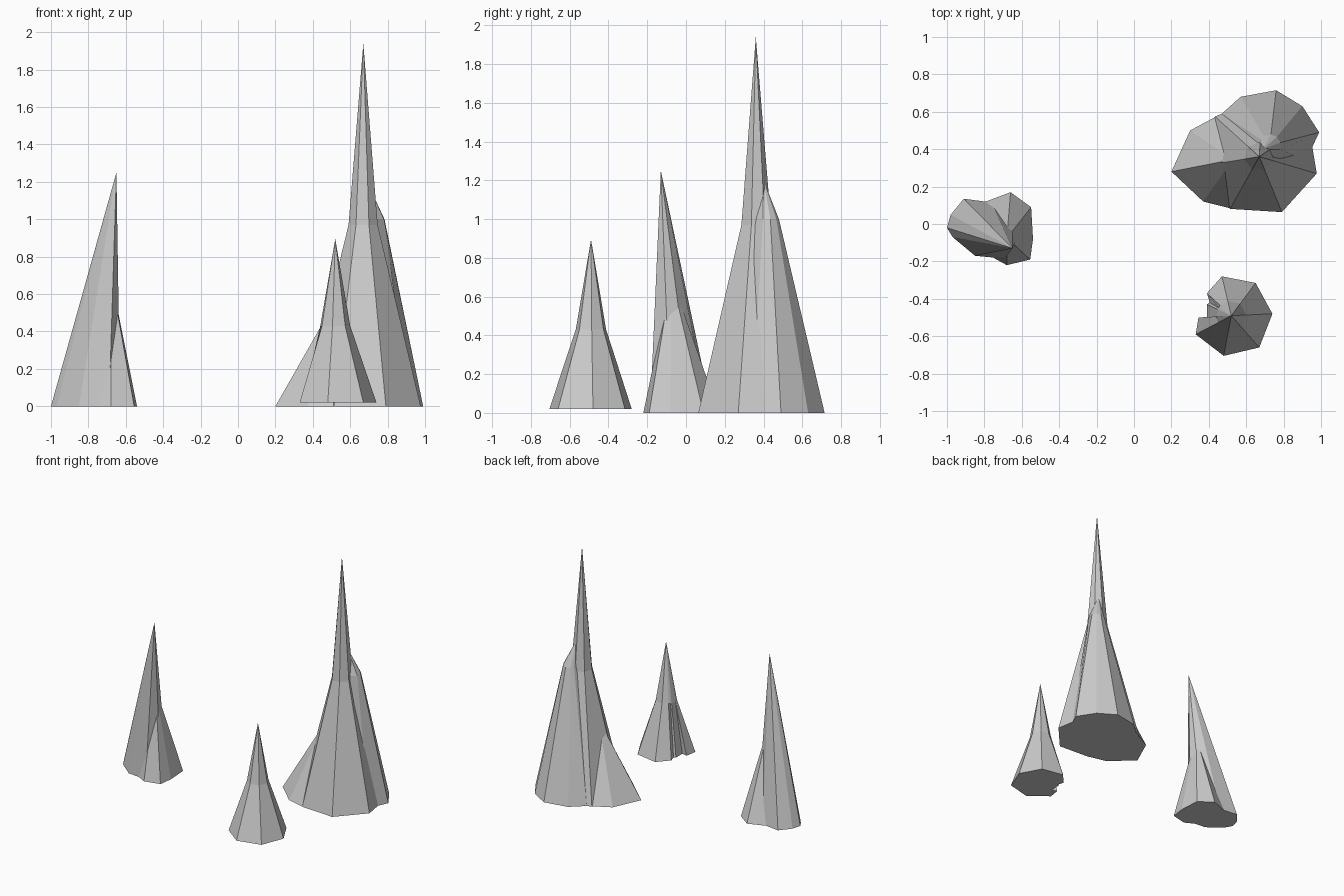
import bpy, bmesh
from math import cos, sin, radians, hypot

if "Cube" in bpy.data.objects:
    bpy.data.objects.remove(bpy.data.objects["Cube"])


def ngon(cx, cy, r, n, start):
    return [(cx + r * cos(radians(start + 360 * i / n)),
             cy + r * sin(radians(start + 360 * i / n))) for i in range(n)]


def cone(name, base, apex, z0=0.0, ring=None):
    """Faceted spike: base outline, optional ring (x, y, radius, z), apex."""
    bm = bmesh.new()
    low = [bm.verts.new((x, y, z0)) for x, y in base]
    n = len(low)
    bm.faces.new(low[::-1])
    top = low
    if ring:
        rx, ry, r, z = ring
        top = []
        for x, y in base:
            d = hypot(x - rx, y - ry)
            top.append(bm.verts.new((rx + (x - rx) / d * r, ry + (y - ry) / d * r, z)))
        for i in range(n):
            j = (i + 1) % n
            bm.faces.new((low[i], low[j], top[j], top[i]))
    tip = bm.verts.new(apex)
    for i in range(n):
        bm.faces.new((top[i], top[(i + 1) % n], tip))
    bmesh.ops.recalc_face_normals(bm, faces=bm.faces)
    me = bpy.data.meshes.new(name)
    bm.to_mesh(me)
    bm.free()
    ob = bpy.data.objects.new(name, me)
    bpy.context.collection.objects.link(ob)
    return ob


def merge(main, *lumps):
    """Union side lumps into the main spike."""
    bpy.context.view_layer.objects.active = main
    for lump in lumps:
        m = main.modifiers.new("union", 'BOOLEAN')
        m.operation, m.solver, m.object = 'UNION', 'EXACT', lump
        bpy.ops.object.modifier_apply(modifier=m.name)
        bpy.data.objects.remove(lump)


# Tall spike: slender seven-sided core, rear shoulder and left foot
tall = cone("tall_spike", ngon(0.67, 0.36, 0.32, 7, 35), (0.67, 0.36, 1.94),
            ring=(0.67, 0.36, 0.08, 0.97))
shoulder = cone("shoulder", [(0.99, 0.49), (0.90, 0.63), (0.76, 0.715), (0.57, 0.68),
                             (0.47, 0.59), (0.45, 0.43), (0.50, 0.27), (0.64, 0.17),
                             (0.80, 0.17), (0.92, 0.34)],
                (0.69, 0.40, 1.20), ring=(0.725, 0.42, 0.06, 1.0))
foot = cone("foot", [(0.20, 0.28), (0.37, 0.12), (0.51, 0.085), (0.62, 0.30),
                     (0.44, 0.575), (0.30, 0.50)], (0.53, 0.345, 0.58))
merge(tall, shoulder, foot)

# Leaning spike with a low foot on its right
leaning = cone("leaning_spike", [(-1.0, -0.02), (-0.98, 0.05), (-0.91, 0.135),
                                 (-0.76, 0.115), (-0.65, 0.03), (-0.63, -0.08),
                                 (-0.69, -0.185), (-0.85, -0.17), (-0.97, -0.07)],
               (-0.65, -0.13, 1.25))
low_foot = cone("low_foot", [(-0.55, 0.09), (-0.66, 0.17), (-0.82, 0.11), (-0.84, -0.04),
                             (-0.78, -0.165), (-0.68, -0.22), (-0.555, -0.19),
                             (-0.54, -0.08)], (-0.68, -0.075, 0.70))
merge(leaning, low_foot)

# Small spike with a notch in its left side
small = cone("small_spike", [(0.47, -0.28), (0.39, -0.37), (0.405, -0.42), (0.39, -0.43),
                             (0.39, -0.51), (0.345, -0.50), (0.33, -0.59), (0.48, -0.705),
                             (0.67, -0.66), (0.74, -0.48), (0.65, -0.315)],
             (0.52, -0.49, 0.895), z0=0.02, ring=(0.52, -0.49, 0.08, 0.43))
